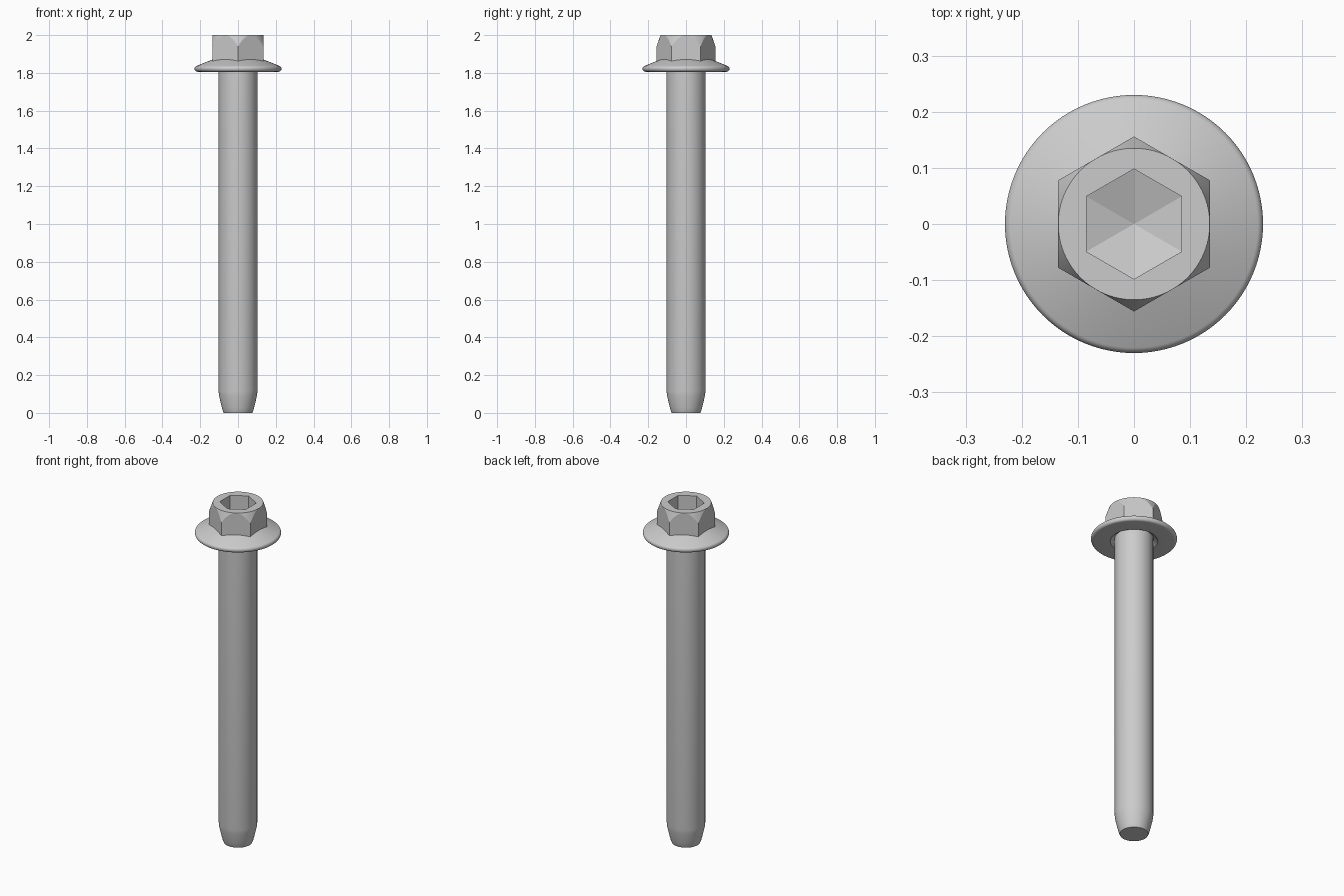
import bpy, bmesh, math

if "Cube" in bpy.data.objects:
    bpy.data.objects.remove(bpy.data.objects["Cube"])

SEG = 96  # multiple of 12, so hexagon corners fall on vertices
TOP = 2.0

steel = bpy.data.materials.new("light_grey_steel")
steel.use_nodes = True
colour = (0.6, 0.6, 0.6, 1)
steel.diffuse_color = colour
steel.node_tree.nodes["Principled BSDF"].inputs["Base Color"].default_value = colour


def circle(r, z):
    """Ring function: constant radius and height."""
    return lambda a: (r, z)


def hex_radius(apothem, a):
    """Radius of a hexagon with flats facing +x and -x."""
    step = math.pi / 3
    return apothem / math.cos((a + step / 2) % step - step / 2)


def hexagon(apothem, z):
    return lambda a: (hex_radius(apothem, a), z)


def loft(name, rings, closed=False):
    """Skin a list of rings; each gives (radius, height) for an angle."""
    bm = bmesh.new()
    loops = []
    for ring in rings:
        loop = []
        for i in range(SEG):
            a = 2 * math.pi * i / SEG
            r, z = ring(a)
            loop.append(bm.verts.new((r * math.cos(a), r * math.sin(a), z)))
        loops.append(loop)
    pairs = list(zip(loops, loops[1:]))
    if closed:
        pairs.append((loops[-1], loops[0]))
    for lo, hi in pairs:
        for i in range(SEG):
            j = (i + 1) % SEG
            bm.faces.new((lo[i], lo[j], hi[j], hi[i]))
    bmesh.ops.remove_doubles(bm, verts=bm.verts, dist=1e-5)
    bmesh.ops.recalc_face_normals(bm, faces=bm.faces)
    mesh = bpy.data.meshes.new(name)
    bm.to_mesh(mesh)
    bm.free()
    mesh.materials.append(steel)
    obj = bpy.data.objects.new(name, mesh)
    bpy.context.collection.objects.link(obj)
    bpy.ops.object.select_all(action='DESELECT')
    obj.select_set(True)
    bpy.context.view_layer.objects.active = obj
    bpy.ops.object.shade_smooth_by_angle(angle=math.radians(16))
    return obj


# Shank with a tapered, slightly rounded tip
shank = [(0, 0), (0.076, 0), (0.081, 0.012), (0.086, 0.03), (0.1, 0.09),
         (0.103, 0.115), (0.103, 1.835), (0, 1.835)]
loft("shank", [circle(r, z) for r, z in shank])

# Conical flange with rounded rim and a shallow relief around the shank
rim = []
for i in range(15):
    t = math.radians(-90 + 157 * i / 14)
    rim.append((0.214 + 0.016 * math.cos(t), 1.822 + 0.016 * math.sin(t)))
flange = [(0.1, 1.826), (0.127, 1.806)] + rim + [(0.13, 1.873), (0.1, 1.873)]
loft("flange", [circle(r, z) for r, z in flange], closed=True)

# Hexagonal head: conical chamfer on the corners and a hexagonal socket
FLAT = 0.135
CORNER = FLAT / math.cos(math.pi / 6)


def chamfer_edge(a):
    r = hex_radius(FLAT, a)
    return r, TOP - 0.06 * (r - FLAT) / (CORNER - FLAT)


loft("hex_head", [
    hexagon(FLAT, 1.845),
    chamfer_edge,
    circle(FLAT, TOP),
    hexagon(0.085, TOP),
    hexagon(0.085, 1.88),
    circle(0, 1.85),
])
